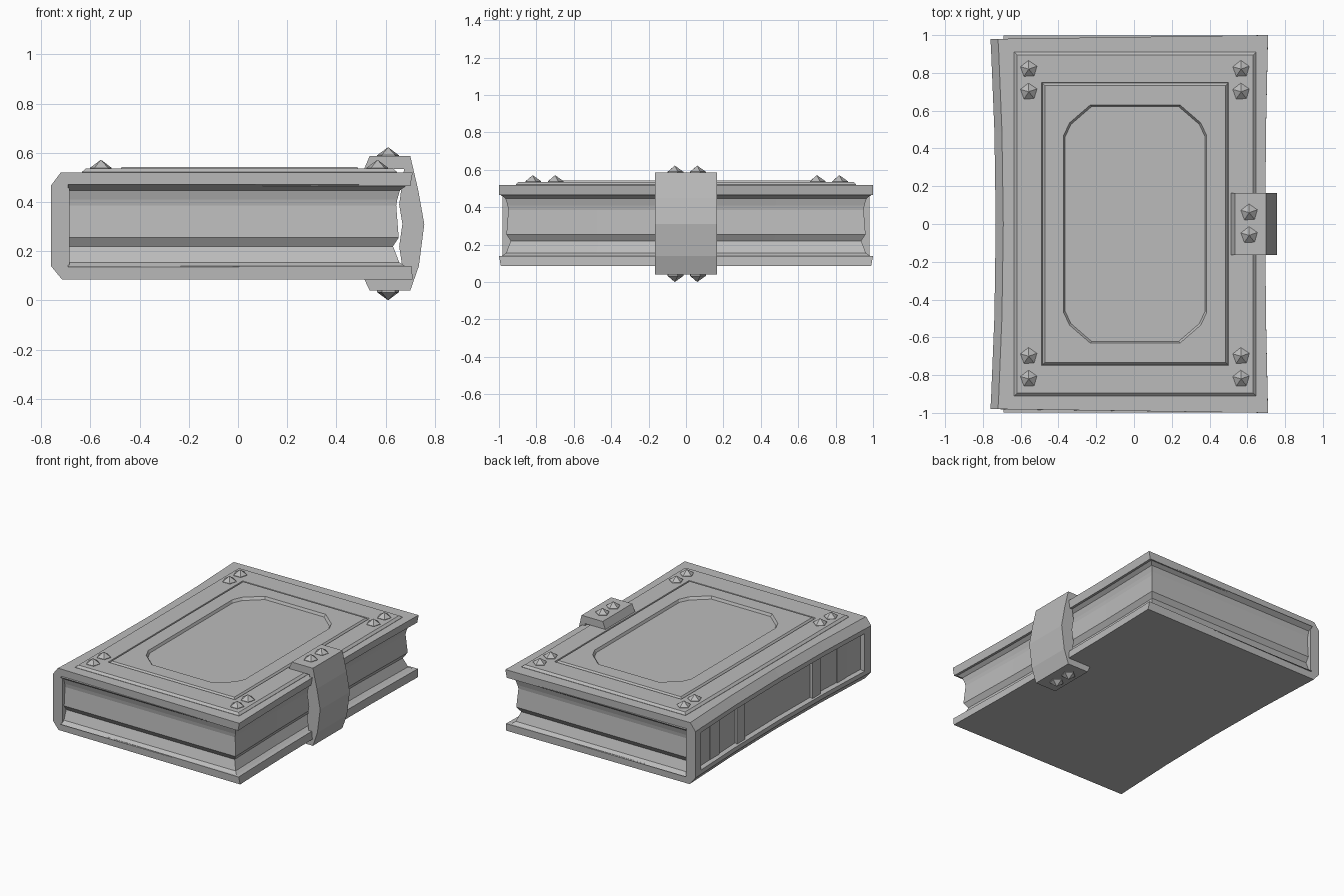
import bpy, bmesh, math
from mathutils import Matrix

if "Cube" in bpy.data.objects:
    bpy.data.objects.remove(bpy.data.objects["Cube"], do_unlink=True)

grey = bpy.data.materials.new("plain grey")
grey.use_nodes = True
COLOR = (0.5, 0.5, 0.5, 1)
grey.diffuse_color = COLOR
grey.node_tree.nodes["Principled BSDF"].inputs["Base Color"].default_value = COLOR


def finish(name, bm):
    bmesh.ops.remove_doubles(bm, verts=bm.verts, dist=0.0001)
    bmesh.ops.recalc_face_normals(bm, faces=bm.faces)
    mesh = bpy.data.meshes.new(name)
    bm.to_mesh(mesh)
    bm.free()
    mesh.materials.append(grey)
    obj = bpy.data.objects.new(name, mesh)
    bpy.context.collection.objects.link(obj)
    return obj


def loft(rings):
    """Skin a list of equal-length closed rings and cap both ends."""
    bm = bmesh.new()
    rows = [[bm.verts.new(p) for p in ring] for ring in rings]
    n = len(rows[0])
    for a, b in zip(rows, rows[1:]):
        for i in range(n):
            j = (i + 1) % n
            bm.faces.new((a[i], a[j], b[j], b[i]))
    bm.faces.new(rows[0])
    bm.faces.new(rows[-1])
    return bm


def box(name, x0, x1, y0, y1, z0, z1):
    ring = [(x0, y0), (x1, y0), (x1, y1), (x0, y1)]
    return finish(name, loft([[(x, y, z) for x, y in ring] for z in (z0, z1)]))


# Cover: C-shaped section swept front to back, waisted at the middle
section = [(-0.685, 0.14), (0.705, 0.14), (0.71, 0.085), (-0.715, 0.085),
           (-0.76, 0.14), (-0.76, 0.17), (-0.76, 0.435), (-0.76, 0.467),
           (-0.72, 0.52), (0.71, 0.52), (0.70, 0.465), (-0.685, 0.465)]


def cover_ring(t):
    bow = 1 - t * t
    ring = []
    for x, z in section:
        if x > 0:
            ring.append((x - 0.015 * bow, t * (1.0 if z > 0.1 else 0.99), z))
        else:
            shift = 0.0 if x > -0.7 else 0.028
            ring.append((x + shift * bow, t * 0.98, z))
    return ring


bm = loft([cover_ring(t) for t in (-1, -0.93, -0.5, 0, 0.5, 0.93, 1)])
bmesh.ops.recalc_face_normals(bm, faces=bm.faces)
window = [f for f in bm.faces if f.normal.x < -0.9
          and abs(f.calc_center_median().z - 0.3) < 0.1
          and abs(f.calc_center_median().y) < 0.9]
bmesh.ops.inset_region(bm, faces=window, thickness=0.008, depth=-0.03)
finish("cover", bm)

# Raised bands inside the spine recess
for side, label in ((-1, "front"), (1, "back")):
    for y, half, x in ((0.42, 0.045, -0.725), (0.71, 0.055, -0.722)):
        box(f"spine_band_{label}", x, -0.685, side * y - half, side * y + half,
            0.165, 0.44)

# Page block: stepped sides with a hollow fore edge
steps = [(0.135, 0.03), (0.155, 0.0), (0.22, -0.025), (0.255, -0.002),
         (0.385, -0.012), (0.41, -0.008), (0.447, 0.003), (0.47, 0.035)]
rings = []
for z, off in steps:
    x1, y1 = 0.655 + off, 0.962 + off
    ring = [(-0.69, y1, z), (-0.69, -y1, z)]
    ring += [(x1 - 0.015 * (1 - t * t), t * y1, z) for t in (-1, -0.5, 0, 0.5, 1)]
    rings.append(ring)
finish("pages", loft(rings))


# Front panel: nested frames with a recessed, cut-cornered centre
def plate_ring(hx, hy, z, cut):
    quarter = [(hx, hy - 0.16 * cut), (hx - 0.03 * cut, hy - 0.095 * cut),
               (hx - 0.14 * cut, hy)]
    pts = quarter + [(-x, y) for x, y in reversed(quarter)]
    pts += [(-x, -y) for x, y in pts]
    return [(x + 0.006, y, z) for x, y in pts]


levels = [(0.64, 0.91, 0.515, 0), (0.64, 0.91, 0.522, 0), (0.625, 0.895, 0.536, 0),
          (0.495, 0.75, 0.536, 0), (0.491, 0.746, 0.526, 0), (0.478, 0.732, 0.542, 0),
          (0.378, 0.63, 0.542, 1), (0.37, 0.622, 0.524, 1)]
finish("top_panel", loft([plate_ring(*lv) for lv in levels]))

# Clasp: bent strap around the fore edge
strap = [(0.535, 0.587), (0.70, 0.587), (0.732, 0.45), (0.757, 0.31), (0.735, 0.14),
         (0.70, 0.04), (0.535, 0.04), (0.513, 0.087), (0.675, 0.087), (0.655, 0.22),
         (0.668, 0.31), (0.655, 0.39), (0.675, 0.535), (0.513, 0.535)]
finish("clasp", loft([[(x, y, z) for x, z in strap] for y in (-0.165, 0.165)]))


# Studs: five-sided points on a short skirt
def stud(name, x, y, z, direction=1):
    rings = []
    for r, h in ((0.046, -0.004), (0.046, 0.004), (0.001, 0.036)):
        rings.append([(x + r * math.cos(a), y + r * math.sin(a), z + direction * h)
                      for a in (math.radians(72 * k + 20) for k in range(5))])
    finish(name, loft(rings))


for sy in (-1, 1):
    for y in (0.70, 0.82):
        for x in (-0.557, 0.567):
            stud("corner_stud", x, sy * y, 0.535)
    stud("clasp_stud_top", 0.61, sy * 0.06, 0.586)
    stud("clasp_stud_bottom", 0.61, sy * 0.06, 0.037, -1)
